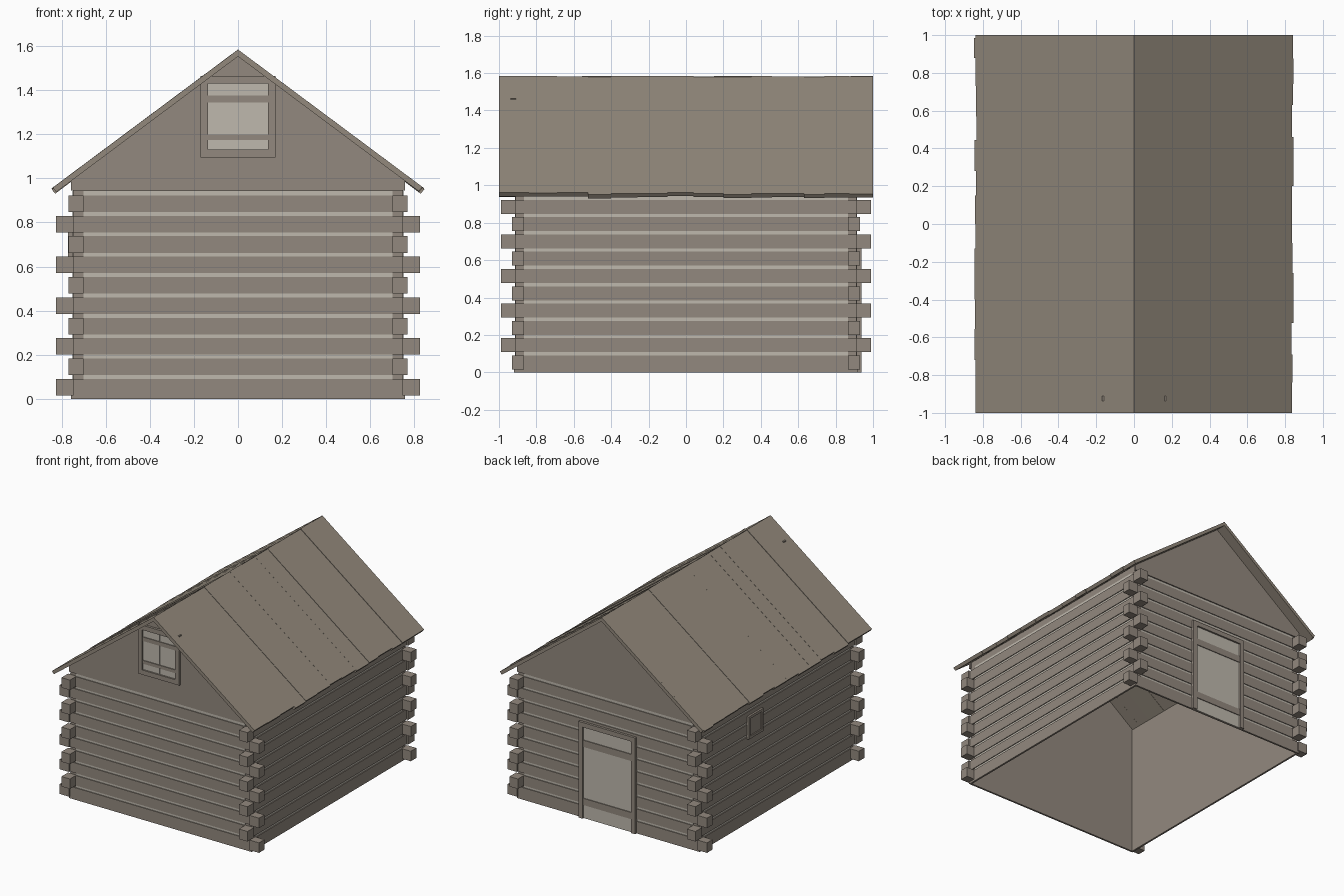
import bpy, bmesh, random
from mathutils import Vector

random.seed(4)
if "Cube" in bpy.data.objects:
    bpy.data.objects.remove(bpy.data.objects["Cube"], do_unlink=True)


def material(name, rgb):
    m = bpy.data.materials.new(name)
    m.use_nodes = True
    m.diffuse_color = (*rgb, 1)
    m.node_tree.nodes["Principled BSDF"].inputs["Base Color"].default_value = (*rgb, 1)
    return m


TIMBER = material("weathered timber", (0.29, 0.25, 0.21))
ROOF = material("roof boards", (0.29, 0.25, 0.2))
PALE = material("pale chinking", (0.52, 0.485, 0.42))


class Part:
    """Collects prisms and boxes into one named object."""

    def __init__(self, name, mat):
        self.name, self.mat, self.bm = name, mat, bmesh.new()

    def prism(self, profile, y0, y1):
        base = self.bm.faces.new([self.bm.verts.new((x, y0, z)) for x, z in profile])
        out = bmesh.ops.extrude_face_region(self.bm, geom=[base], use_keep_orig=True)
        verts = [g for g in out["geom"] if isinstance(g, bmesh.types.BMVert)]
        bmesh.ops.translate(self.bm, verts=verts, vec=Vector((0, y1 - y0, 0)))

    def box(self, x, y, z):
        self.prism([(x[0], z[0]), (x[1], z[0]), (x[1], z[1]), (x[0], z[1])], *sorted(y))

    def done(self):
        bmesh.ops.recalc_face_normals(self.bm, faces=self.bm.faces)
        mesh = bpy.data.meshes.new(self.name)
        self.bm.to_mesh(mesh)
        self.bm.free()
        mesh.materials.append(self.mat)
        bpy.context.collection.objects.link(bpy.data.objects.new(self.name, mesh))


def span(sign, a, b):
    return tuple(sorted((sign * a, sign * b)))


HX, HY = 0.757, 0.92          # outer faces of the log walls
ROWS, PITCH = 10, 0.0925
TOP = 0.945                   # gable base
APEX, SLOPE = 1.585, 0.745
EAVE_WALL = APEX - 0.028 - SLOPE * HX

# Thin inner shell, with gables above the logs
shell = Part("wall_shell", TIMBER)
for s in (-1, 1):
    shell.box(span(s, HX - 0.014, HX - 0.009), (-HY + 0.01, HY - 0.01), (0, EAVE_WALL))
    shell.box((-HX + 0.009, HX - 0.009), span(s, HY - 0.014, HY - 0.009), (0, TOP))
    shell.prism([(-HX, TOP), (HX, TOP), (HX, EAVE_WALL), (0, APEX - 0.028), (-HX, EAVE_WALL)],
                *span(s, HY - 0.014, HY))
shell.done()

# Log courses, crossing ends at the corners, and the chinking between
ends = Part("end_logs", TIMBER)
sides = Part("side_logs", TIMBER)
corners = Part("corner_log_ends", TIMBER)
chinks = Part("chinking", PALE)
for k in range(ROWS):
    low = k * PITCH + 0.015
    high = k * PITCH + 0.09
    z = (low if k else 0, high)
    gap = (high - 0.002, (k + 1) * PITCH + 0.018)
    for s in (-1, 1):
        ends.box((-HX, HX), span(s, HY - 0.01, HY), z)
        sides.box(span(s, HX - 0.01, HX), (-HY, HY), z)
        chinks.box((-0.7, 0.7), span(s, HY - 0.01, HY - 0.006), gap)
        chinks.box(span(s, HX - 0.01, HX - 0.006), (-0.865, 0.865), gap)
        for t in (-1, 1):
            if k % 2 == 0:
                corners.box(span(s, HX - 0.01, 0.825), span(t, 0.865, 0.93), (low, high))
            else:
                corners.box(span(s, 0.7, 0.77), span(t, HY - 0.01, 0.988), (low, high))
for p in (ends, sides, corners, chinks):
    p.done()

# Roof boards of uneven width and length
seams = {
    1: (-1, -.84, -.69, -.525, -.4, -.26, -.1, .04, .2, .35, .46, .63, .74, .875, 1),
    -1: (-1, -.83, -.72, -.555, -.4, -.27, -.13, 0, .15, .28, .445, .57, .73, .88, .985, 1),
}
for s, name in ((1, "left_roof_boards"), (-1, "right_roof_boards")):
    roof = Part(name, ROOF)
    for a, b in zip(seams[s], seams[s][1:]):
        e = random.uniform(0.834, 0.846)
        top = APEX - random.uniform(0, 0.006)
        tip = top - SLOPE * e
        profile = [(0, top), (s * e, tip), (s * (e - 0.016), tip - 0.02), (0, APEX - 0.032)]
        roof.prism(profile, a, b)
    roof.done()

# Loft window on the front gable
frame = Part("loft_window_frame", TIMBER)
for s in (-1, 1):
    frame.box(span(s, 0.137, 0.17), (-0.938, -0.91), (1.095, 1.465))
for z in ((1.095, 1.13), (1.43, 1.465)):
    frame.box((-0.137, 0.137), (-0.938, -0.91), z)
frame.done()
shutter = Part("loft_shutter", PALE)
for s in (-1, 1):
    shutter.box(span(s, 0.001, 0.137), (-0.926, -0.918), (1.13, 1.43))
shutter.done()
battens = Part("loft_shutter_battens", TIMBER)
for z in ((1.175, 1.2), (1.345, 1.375)):
    battens.box((-0.137, 0.137), (-0.932, -0.92), z)
battens.done()

# Door in the back wall
frame = Part("door_frame", TIMBER)
for s in (-1, 1):
    frame.box(span(s, 0.2, 0.235), (0.91, 0.938), (0, 0.72))
frame.box((-0.2, 0.2), (0.91, 0.938), (0.685, 0.72))
frame.done()
door = Part("door", PALE)
door.box((-0.2, 0.2), (0.917, 0.925), (0, 0.685))
door.done()
battens = Part("door_battens", TIMBER)
for z in ((0.1, 0.15), (0.535, 0.585)):
    battens.box((-0.2, 0.2), (0.92, 0.931), z)
battens.done()

# Small shuttered window in the side wall
frame = Part("side_window_frame", TIMBER)
for y in ((0.185, 0.205), (0.34, 0.36)):
    frame.box((-0.772, -0.75), y, (0.63, 0.8))
for z in ((0.63, 0.65), (0.78, 0.8)):
    frame.box((-0.772, -0.75), (0.205, 0.34), z)
frame.done()
shutter = Part("side_window_shutter", TIMBER)
shutter.box((-0.763, -0.754), (0.205, 0.34), (0.65, 0.78))
shutter.done()
